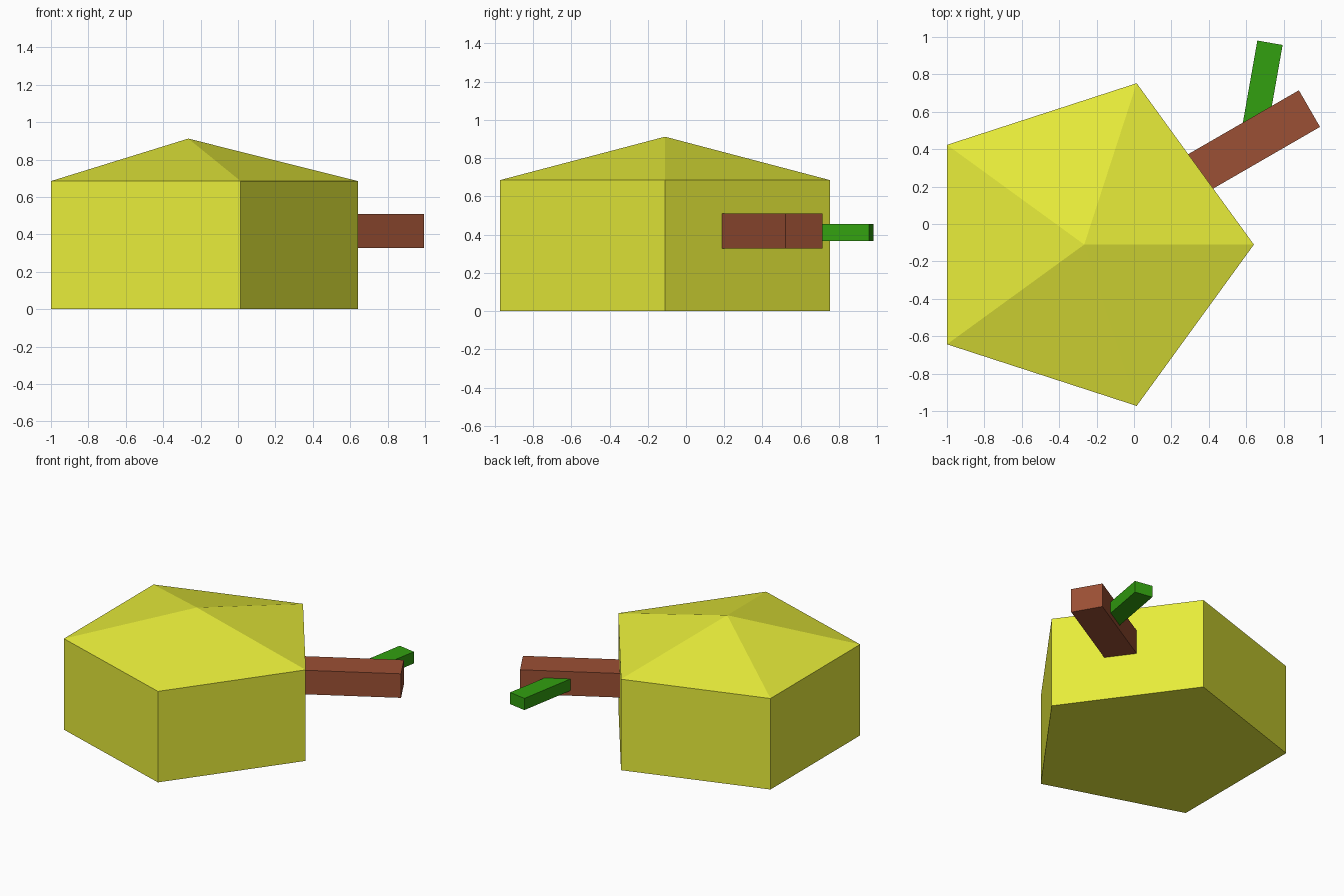
import bpy, bmesh, math
from mathutils import Vector

if "Cube" in bpy.data.objects:
    bpy.data.objects.remove(bpy.data.objects["Cube"])


def finish(name, bm, color):
    bmesh.ops.recalc_face_normals(bm, faces=bm.faces)
    mesh = bpy.data.meshes.new(name)
    bm.to_mesh(mesh)
    bm.free()
    mat = bpy.data.materials.new(name + "_color")
    mat.diffuse_color = (*color, 1)
    mat.use_nodes = True
    mat.node_tree.nodes["Principled BSDF"].inputs["Base Color"].default_value = mat.diffuse_color
    mesh.materials.append(mat)
    obj = bpy.data.objects.new(name, mesh)
    bpy.context.collection.objects.link(obj)
    return obj


def bar(name, end, angle, length, width, height, color):
    """Box whose far end is centred on `end`, running back along `angle`."""
    bm = bmesh.new()
    bmesh.ops.create_cube(bm, size=1)
    for v in bm.verts:
        v.co = Vector(((v.co.x - 0.5) * length, v.co.y * width, v.co.z * height))
    obj = finish(name, bm, color)
    obj.location = end
    obj.rotation_euler.z = math.radians(angle)
    return obj


# Five-sided body with a shallow pointed roof
R, WALL, APEX = 0.907, 0.685, 0.912
bm = bmesh.new()
ring = [(R * math.cos(math.tau * i / 5), R * math.sin(math.tau * i / 5)) for i in range(5)]
low = [bm.verts.new((x, y, 0)) for x, y in ring]
high = [bm.verts.new((x, y, WALL)) for x, y in ring]
tip = bm.verts.new((0, 0, APEX))
bm.faces.new(low[::-1])
for i in range(5):
    j = (i + 1) % 5
    bm.faces.new((low[i], low[j], high[j], high[i]))
    bm.faces.new((high[i], high[j], tip))
body = finish("body", bm, (0.80, 0.84, 0.042))
body.location = (-0.266, -0.11, 0)

# Arm sticking out of the wall, and the small branch growing from it
bar("arm", (0.938, 0.617, 0.419), 30, 0.74, 0.226, 0.181, (0.33, 0.08, 0.035))
bar("branch", (0.727, 0.969, 0.411), 80, 0.47, 0.137, 0.088, (0.032, 0.35, 0.005))
